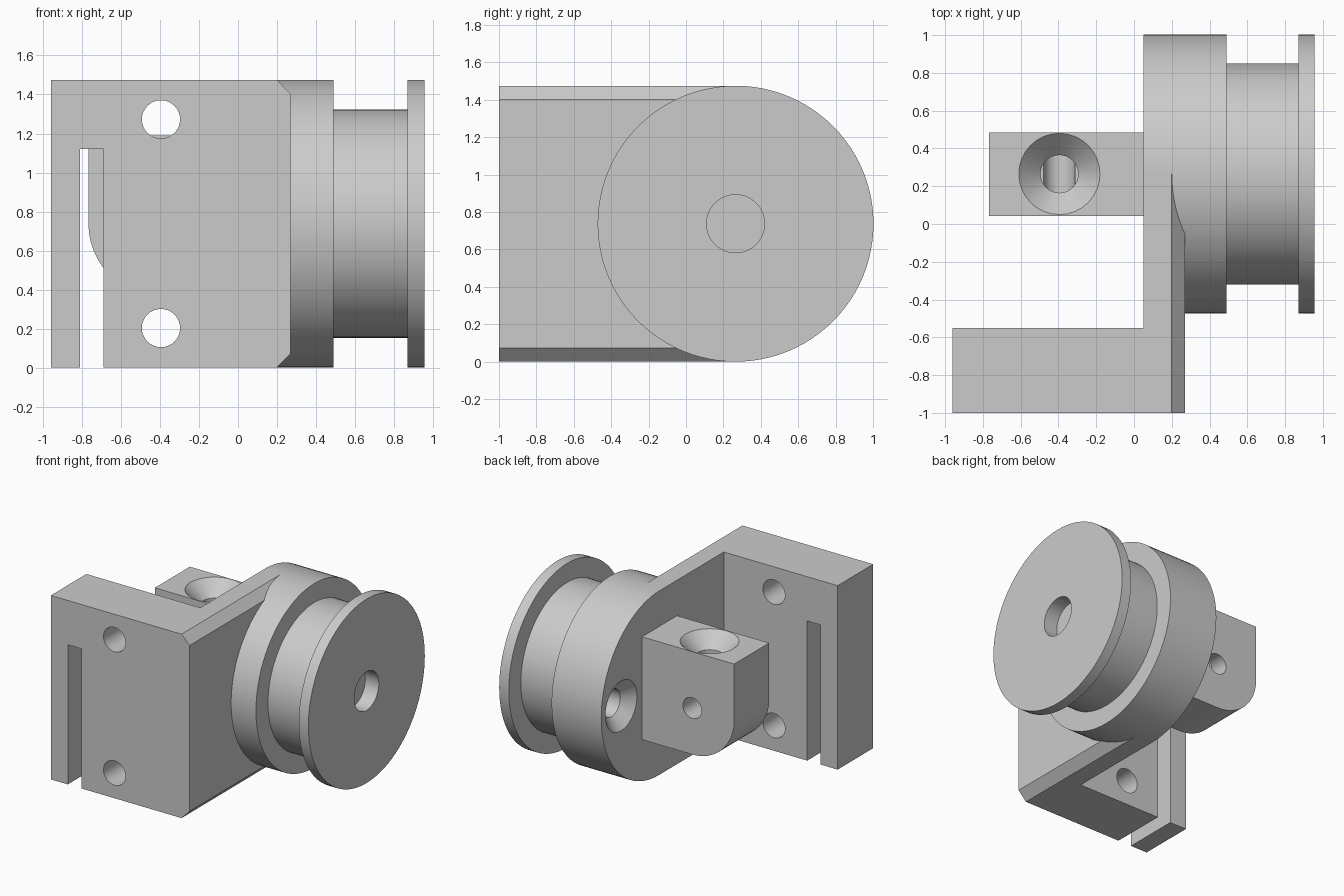
import bpy, bmesh, math
from mathutils import Matrix, Vector

cube = bpy.data.objects.get("Cube")
if cube:
    bpy.data.objects.remove(cube, do_unlink=True)

grey = bpy.data.materials.new("plain_grey")
grey.use_nodes = True
colour = (0.6, 0.6, 0.6, 1)
grey.diffuse_color = colour
grey.node_tree.nodes["Principled BSDF"].inputs["Base Color"].default_value = colour

HEIGHT = 1.475
MID = HEIGHT / 2        # height of the drum axis
DRUM_Y = 0.265
HOLE_X = -0.395
BACK = 0.05             # inner face of the side arm


def make_object(name, bm):
    bmesh.ops.recalc_face_normals(bm, faces=bm.faces)
    mesh = bpy.data.meshes.new(name)
    bm.to_mesh(mesh)
    bm.free()
    mesh.materials.append(grey)
    obj = bpy.data.objects.new(name, mesh)
    bpy.context.collection.objects.link(obj)
    return obj


def prism(name, outline, offset):
    """Extrude a closed outline of 3D points along an offset."""
    bm = bmesh.new()
    face = bm.faces.new([bm.verts.new(p) for p in outline])
    moved = bmesh.ops.extrude_face_region(bm, geom=[face])["geom"]
    bmesh.ops.translate(bm, vec=Vector(offset),
                        verts=[v for v in moved if isinstance(v, bmesh.types.BMVert)])
    return make_object(name, bm)


def lathe(name, profile, origin, axis, segments=32):
    """Solid of revolution from (distance along axis, radius) pairs."""
    bm = bmesh.new()
    rings = []
    for along, radius in profile:
        rings.append([bm.verts.new((radius * math.cos(math.tau * i / segments),
                                    radius * math.sin(math.tau * i / segments), along))
                      for i in range(segments)])
    for a, b in zip(rings, rings[1:]):
        for i in range(segments):
            j = (i + 1) % segments
            bm.faces.new((a[i], a[j], b[j], b[i]))
    bm.faces.new(rings[0])
    bm.faces.new(rings[-1])
    turn = Vector((0, 0, 1)).rotation_difference(Vector(axis)).to_matrix().to_4x4()
    bm.transform(Matrix.Translation(origin) @ turn)
    return make_object(name, bm)


def combine(target, tool, operation="DIFFERENCE"):
    mod = target.modifiers.new("combine", "BOOLEAN")
    mod.operation, mod.solver, mod.object = operation, "EXACT", tool
    bpy.context.view_layer.objects.active = target
    bpy.ops.object.modifier_apply(modifier=mod.name)
    bpy.data.objects.remove(tool, do_unlink=True)


# Angled bracket: mounting plate and side arm, chamfered along the outer edges
bracket = prism("bracket", [(-0.96, -1, 0), (0.27, -1, 0), (0.27, DRUM_Y, 0),
                            (BACK, DRUM_Y, 0), (BACK, -0.55, 0), (-0.96, -0.55, 0)],
                (0, 0, HEIGHT))
for edge, inward in ((0, 1), (HEIGHT, -1)):
    out = edge - 0.075 * inward
    combine(bracket, prism("chamfer_cutter",
                           [(0.195, -1.2, edge - 0.005 * inward), (0.345, -1.2, out),
                            (0.345, -1.2, edge + 0.15 * inward)], (0, 2, 0)))

# Slot and two screw holes in the mounting plate
combine(bracket, prism("slot_cutter", [(-0.81, -1.2, -0.2), (-0.69, -1.2, -0.2),
                                       (-0.69, -1.2, 1.12), (-0.81, -1.2, 1.12)], (0, 0.9, 0)))
for side in (-1, 1):
    combine(bracket, lathe("hole_cutter", [(0, 0.098), (0.9, 0.098)],
                           (HOLE_X, -1.2, MID + side * 0.535), (0, 1, 0)))

# Grooved drum with end flange and shallow centre recess
drum = lathe("grooved_drum", [(BACK, MID), (0.49, MID), (0.49, 0.585), (0.87, 0.585),
                              (0.87, MID), (0.955, MID), (0.955, 0.155), (0.835, 0.155)],
             (0, DRUM_Y, MID), (1, 0, 0), 96)
combine(drum, lathe("drum_screw_cutter", [(-0.1, 0.2), (0, 0.2), (0.085, 0.11), (0.4, 0.11)],
                    (BACK, 0.75, MID), (1, 0, 0)))

# Clamp block with one rounded lower corner
radius = 0.372
outline = [(BACK, 0.042, 1.19), (BACK, 0.042, MID - radius)]
for i in range(13):
    a = math.pi / 2 * i / 12
    outline.append((HOLE_X - radius * math.sin(a), 0.042, MID - radius * math.cos(a)))
outline.append((HOLE_X - radius, 0.042, 1.19))
block = prism("clamp_block", outline, (0, 0.443, 0))

# Countersunk hole from the top meeting a cross hole
combine(block, lathe("countersink_cutter", [(-0.1, 0.215), (0, 0.215), (0.115, 0.1), (0.453, 0.1)],
                     (HOLE_X, DRUM_Y, 1.19), (0, 0, -1)))
combine(block, lathe("cross_hole_cutter", [(-0.2, 0.083), (0.8, 0.083)],
                     (HOLE_X, 0, MID), (0, 1, 0)))

for obj in (bracket, drum, block):
    bpy.ops.object.select_all(action="DESELECT")
    obj.select_set(True)
    bpy.context.view_layer.objects.active = obj
    bpy.ops.object.shade_smooth_by_angle(angle=math.radians(30))
